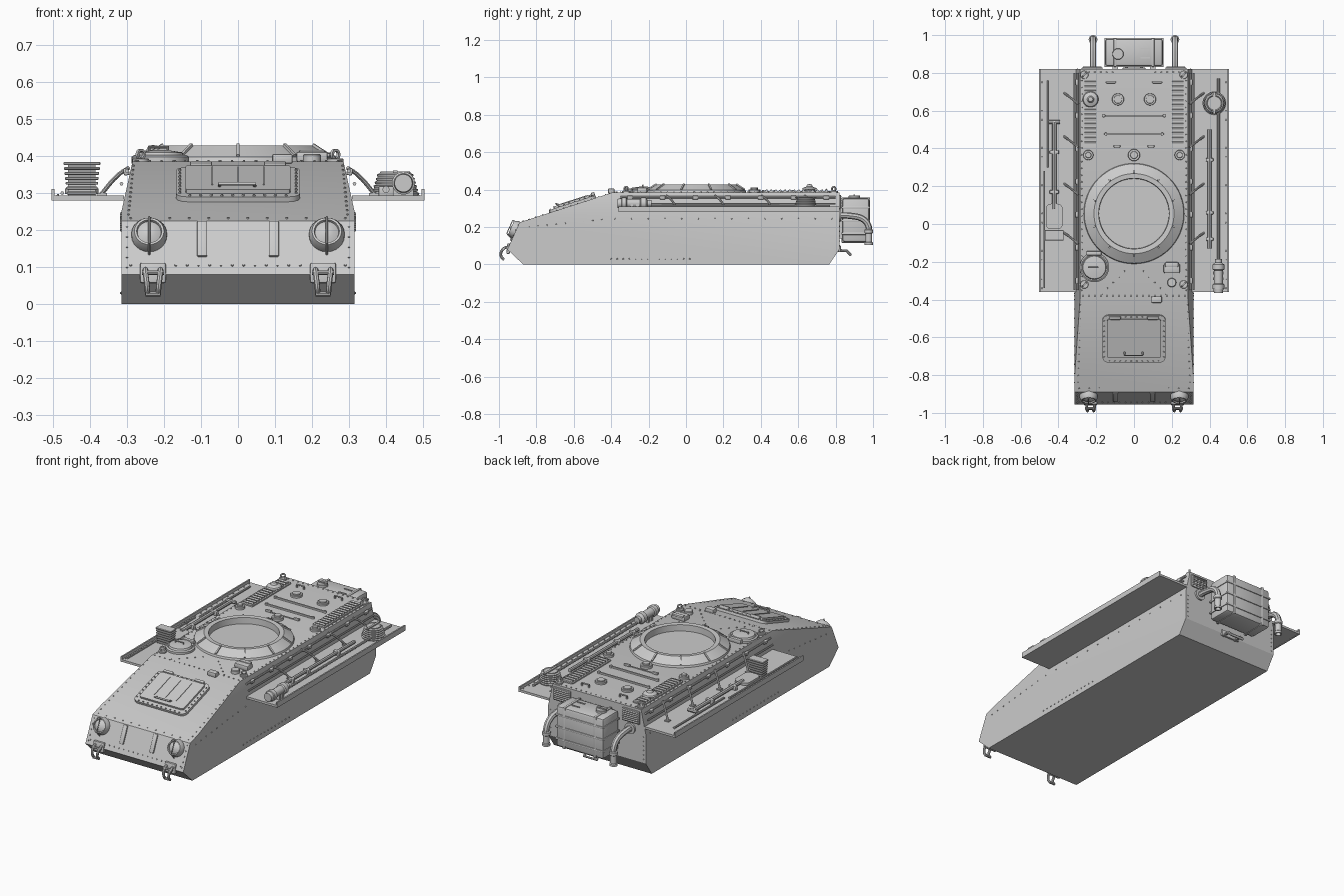
import bpy, bmesh, math
from mathutils import Matrix, Vector

if "Cube" in bpy.data.objects:
    bpy.data.objects.remove(bpy.data.objects["Cube"])

def finish(name, bm):
    bmesh.ops.recalc_face_normals(bm, faces=bm.faces)
    me = bpy.data.meshes.new(name)
    bm.to_mesh(me); bm.free()
    ob = bpy.data.objects.new(name, me)
    bpy.context.collection.objects.link(ob)
    return ob

def place(loc, rot=(0, 0, 0)):
    return Matrix.Translation(loc) @ Matrix.Rotation(rot[2], 4, 'Z') @ Matrix.Rotation(rot[1], 4, 'Y') @ Matrix.Rotation(rot[0], 4, 'X')

def box(name, loc, size, rot=(0, 0, 0), bev=0, upright=False, seg=2):
    bm = bmesh.new()
    bmesh.ops.create_cube(bm, size=1, matrix=Matrix.Diagonal((*size, 1)))
    if bev:
        e = [e for e in bm.edges if not upright or abs(e.verts[0].co.z - e.verts[1].co.z) > size[2] * .9]
        bmesh.ops.bevel(bm, geom=e, offset=bev, segments=seg, profile=.5, affect='EDGES')
    bm.transform(place(loc, rot))
    return finish(name, bm)

def lathe(name, loc, prof, rot=(0, 0, 0), n=24):
    bm = bmesh.new()
    vs = [bm.verts.new((r, 0, z)) for r, z in prof]
    es = [bm.edges.new(p) for p in zip(vs, vs[1:])]
    bmesh.ops.spin(bm, geom=vs + es, cent=(0, 0, 0), axis=(0, 0, 1), angle=2 * math.pi, steps=n)
    bmesh.ops.remove_doubles(bm, verts=bm.verts, dist=1e-5)
    bm.transform(place(loc, rot))
    return finish(name, bm)

def cyl(name, loc, r, h, rot=(0, 0, 0), n=24):
    c = min(r, h) * .15
    return lathe(name, loc, [(0, 0), (r, 0), (r, h - c), (r - c, h), (0, h)], rot, n)

def tube(name, pts, r, smooth=False):
    cu = bpy.data.curves.new(name, 'CURVE')
    cu.dimensions = '3D'; cu.bevel_depth = r; cu.bevel_resolution = 2; cu.use_fill_caps = True
    if smooth:
        sp = cu.splines.new('BEZIER'); sp.bezier_points.add(len(pts) - 1); cu.resolution_u = 5
        for b, p in zip(sp.bezier_points, pts):
            b.co = p; b.handle_left_type = b.handle_right_type = 'AUTO'
    else:
        sp = cu.splines.new('POLY'); sp.points.add(len(pts) - 1)
        for b, p in zip(sp.points, pts):
            b.co = (*p, 1)
    ob = bpy.data.objects.new(name, cu)
    bpy.context.collection.objects.link(ob)
    bpy.ops.object.select_all(action='DESELECT')
    ob.select_set(True); bpy.context.view_layer.objects.active = ob
    bpy.ops.object.convert(target='MESH')

def row(a, b, n):
    return [Vector(a).lerp(Vector(b), i / (n - 1)) for i in range(n)]

rivet_bm = bmesh.new()
def rivets(pts, normal):
    q = Vector(normal).to_track_quat('Z', 'Y').to_matrix().to_4x4()
    for p in pts:
        bmesh.ops.create_cone(rivet_bm, cap_ends=True, segments=6, radius1=.0045, radius2=.0028, depth=.007,
                              matrix=Matrix.Translation(p) @ q)

TOP, W = .386, .315
SL = math.atan2(.161, .5)
NOSE = math.atan2(.065, .145)
def glacis(x, y, up=0):
    return Vector((x, y - up * math.sin(SL), .225 + (y + .89) * .322 + up * math.cos(SL)))
def nose(x, z, out=0):
    return Vector((x, -.955 + .065 * (z - .08) / .145 - out * math.cos(NOSE), z + out * math.sin(NOSE)))

# hull: side profile extruded, upper sides cut inward
bm = bmesh.new()
prof = [(-.87, 0), (-.955, .08), (-.89, .225), (-.39, TOP), (.82, TOP), (.82, .08), (.765, 0)]
f = bm.faces.new([bm.verts.new((-W, y, z)) for y, z in prof])
ext = bmesh.ops.extrude_face_region(bm, geom=[f])
bmesh.ops.translate(bm, vec=(2 * W, 0, 0), verts=[v for v in ext['geom'] if isinstance(v, bmesh.types.BMVert)])
for s in (-1, 1):
    cut = bmesh.ops.bisect_plane(bm, geom=bm.verts[:] + bm.edges[:] + bm.faces[:], plane_co=(s * W, 0, .25),
                                 plane_no=(s * .136, 0, .03), clear_outer=True)
    bmesh.ops.holes_fill(bm, edges=[e for e in cut['geom_cut'] if isinstance(e, bmesh.types.BMEdge)])
finish('hull', bm)

# turret ring with ribs
lathe('turret_ring', (0, .055, 0), [(0, .39), (.185, .39), (.187, .426), (.212, .428), (.245, .408), (.263, .397), (.268, .38)], n=64)
for i in range(10):
    a = math.radians(18 + 36 * i)
    box('ring_rib', (.236 * math.cos(a), .055 + .236 * math.sin(a), .414), (.056, .009, .012), (0, .56, a))

# driver hatch on the glacis
box('hatch_frame', glacis(0, -.605, .006), (.335, .262, .016), (SL, 0, 0), .03, True, 3)
box('hatch_lid', glacis(0, -.6, .014), (.285, .215, .022), (SL, 0, 0), .012, True)
for x in (-.07, 0, .07):
    box('hatch_seam', glacis(x, -.59, .026), (.004, .15, .004), (SL, 0, 0))
for x in (-.1, .1):
    box('hatch_hinge', glacis(x, -.49, .024), (.06, .018, .018), (SL, 0, 0), .005)
tube('hatch_handle', [glacis(-.05, -.67, .022), glacis(-.05, -.685, .036), glacis(.045, -.685, .036), glacis(.045, -.67, .022)], .005)
gn = (0, -math.sin(SL), math.cos(SL))
for y in (-.722, -.488):
    rivets(row(glacis(-.13, y, .016), glacis(.13, y, .016), 10), gn)
for x in (-.157, .157):
    rivets(row(glacis(x, -.7, .016), glacis(x, -.51, .016), 8), gn)
rivets(row(glacis(-.29, -.87), glacis(.29, -.87), 12), gn)

for s in (-1, 1):
    # headlights, nose ribs and tow hooks
    lathe('headlight', nose(s * .24, .185), [(0, -.01), (.048, -.01), (.048, .012), (.04, .03), (.034, .03), (.032, .022), (.018, .03), (0, .033)],
          (math.pi / 2 - NOSE, 0, 0))
    tube('headlight_guard', [nose(s * .24, .135, 0), nose(s * .24, .15, .038), nose(s * .24, .22, .038), nose(s * .24, .224, 0)], .003)
    box('nose_rib', nose(s * .097, .175, .002), (.027, .012, .104), (-NOSE, 0, 0), .003)
    box('hook_plate', (s * .23, -.949, .084), (.07, .018, .055), (-.1, 0, 0), .005)
    for d in (-.02, .02):
        tube('front_tow_hook', [(s * .23 + d, -.945, .095), (s * .23 + d, -.975, .085), (s * .23 + d * .8, -.99, .05), (s * .23 + d * .7, -.975, .026)], .0075, True)
    tube('hook_pin', [(s * .23 - .03, -.975, .085), (s * .23 + .03, -.975, .085)], .006)
    tube('hook_cross', [(s * .23 - .02, -.978, .028), (s * .23 + .02, -.978, .028)], .007)

    # fender, raised lip, rails
    x = s * .405
    box('fender', (x, .23, .287), (.195, 1.18, .013))
    box('fender_lip', (s * .5, .23, .295), (.008, 1.18, .031))
    rivets(row((s * .487, -.34, .294), (s * .487, .8, .294), 24), (0, 0, 1))
    # fender struts and cable rail along the upper side
    for y in (.66, .43, .18, -.08):
        tube('fender_strut', [(s * .296, y - .025, .368), (s * .325, y, .348), (s * .372, y + .035, .294)], .006, True)
        box('strut_foot', (s * .367, y + .033, .296), (.025, .022, .008))
    tube('side_rail', [(s * .3, -.35, .36), (s * .3, .8, .36)], .006)
    tube('side_rail_low', [(s * .315, -.35, .325), (s * .315, .8, .325)], .005)
    for i in range(7):
        box('rail_clamp', (s * .302, -.3 + i * .175, .358), (.016, .03, .02), (0, s * .22, 0), .004)

    # engine deck grilles
    box('grille_base', (s * .232, .59, TOP + .002), (.077, .36, .01), bev=.008, upright=True)
    for i in range(14):
        box('grille_slat', (s * .232, .43 + i * .0247, TOP + .009), (.062, .012, .01), (.3, 0, 0))
    # deck caps, lifting eyes, small vents, grab handles
    cyl('filler_cap', (s * .085, .66, TOP), .032, .012)
    cyl('filler_cap_top', (s * .085, .66, TOP + .01), .022, .008)
    tube('deck_handle', [(s * .145, .75, TOP), (s * .145, .75, .402), (s * .1, .75, .402), (s * .1, .75, TOP)], .005)
    for y in (.79, -.32):
        cyl('lift_base', (s * .263, y, TOP - .004), .022, .012, n=16)
        lathe('lift_eye', (s * .263, y, .404), [(.009, -.004), (.016, -.004), (.016, .004), (.009, .004), (.009, -.004)], (math.pi / 2, 0, .8), 14)
    cyl('deck_vent', (s * .242, .365, TOP), .027, .014)
    cyl('deck_vent_top', (s * .242, .365, TOP + .012), .016, .012)

    # exhaust pipes and rear louvres
    X = s * .217
    lathe('exhaust_flange', (X, .815, .262), [(0, 0), (.032, 0), (.032, .015), (0, .015)], (-math.pi / 2, 0, 0))
    tube('exhaust_pipe', [(X, .81, .262), (X, .88, .26), (X, .95, .24), (X, .977, .2), (X, .977, .17)], .017, True)
    lathe('exhaust_muzzle', (X, .977, .105), [(.014, .06), (.014, 0), (.022, 0), (.022, .012), (.018, .016), (.018, .06), (.023, .064), (.023, .08), (.014, .085)])
    box('rear_vent', (s * .222, .823, .335), (.11, .01, .075), bev=.003)
    for i in range(6):
        box('rear_louvre', (s * .222, .829, .308 + i * .011), (.098, .01, .004), (-.5, 0, 0))

    # rivet lines on hull sides, rear and roof
    rivets(row((s * W, -.84, .2), (s * W, -.45, .24), 9), (s, 0, 0))
    rivets(row((s * W, -.38, .245), (s * W, .78, .245), 14), (s, 0, 0))
    rivets(row((s * W, -.4, .03), (s * W, .02, .03), 14), (s, 0, 0))
    rivets(row((s * .277, -.35, TOP), (s * .277, .76, TOP), 32), (0, 0, 1))
    rivets(row(glacis(s * .296, -.84), glacis(s * .283, -.43), 12), gn)
    rivets(row(nose(s * .3, .1), nose(s * .3, .21), 5), (0, -1, .4))
    rivets(row((s * .3, .82, .1), (s * .3, .82, .23), 6), (0, 1, 0))
    rivets(row((s * .17, -.37, TOP), (s * .05, -.25, TOP), 5), (0, 0, 1))

rivets(row((-.27, -.38, TOP), (.27, -.38, TOP), 18), (0, 0, 1))
rivets(row((-.24, .805, TOP), (.24, .805, TOP), 16), (0, 0, 1))
rivets(row(nose(-.29, .105), nose(.29, .105), 20), (0, -1, .4))

# roof fittings
lathe('commander_hatch', (-.21, -.23, 0), [(.078, .38), (.078, .398), (.07, .403), (.064, .4), (.06, .41), (.02, .416), (0, .416)], n=32)
tube('hatch_grip', [(-.24, -.23, .41), (-.24, -.23, .424), (-.19, -.23, .424), (-.19, -.23, .41)], .004)
box('commander_hinge', (-.212, -.155, .4), (.08, .022, .024), bev=.005)
box('periscope', (.2, -.235, .398), (.085, .05, .028), bev=.006)
box('periscope_hood', (.2, -.215, .411), (.07, .025, .012), bev=.004)
cyl('roof_sensor', (.2, -.31, TOP), .024, .02)
box('roof_lamp', (.12, -.4, .393), (.055, .034, .026), bev=.005)
cyl('centre_vent', (0, .365, TOP), .032, .016)
cyl('centre_vent_top', (0, .365, .4), .02, .012)
lathe('mushroom_vent', (-.23, .66, 0), [(.03, .385), (.03, .4), (.042, .4), (.038, .408), (.018, .416), (.012, .428), (0, .43)])
for y, w in ((.573, .32), (.476, .3)):
    box('deck_bar', (0, y, TOP + .003), (w, .009, .012))
    for x in (-w / 2, w / 2):
        cyl('bar_end', (x, y, TOP), .008, .012, n=12)
box('deck_seam', (0, .41, TOP + .001), (.2, .006, .006))
for x in (-.09, .09):
    box('deck_hinge', (x, .412, TOP + .005), (.035, .014, .014), bev=.004)

# left fender: shovel, long bar, slatted rack
L = -.422
tube('long_bar', [(-.455, .3, .303), (-.455, .76, .303)], .006)
tube('shovel_handle', [(L, .08, .31), (L, .54, .31)], .011)
tube('shovel_grip', [(L - .03, .54, .31), (L + .03, .54, .31)], .01)
box('shovel_blade', (L, .04, .305), (.09, .135, .014), bev=.028, upright=True, seg=3)
for y in (.17, .38):
    box('shovel_clamp', (L, y, .306), (.05, .02, .026), bev=.005)
for i in range(7):
    box('rack_slat', (L, -.06, .3 + i * .0133), (.082 + i * .003, .054, .008), bev=.002, seg=1)
box('rack_core', (L, -.06, .338), (.075, .04, .09))
tube('left_cable', [(-.475, -.34, .3), (-.475, .28, .3)], .005)

# right fender: rods, cable reel, cylinder
tube('cleaning_rod', [(.4, -.13, .31), (.4, .5, .31)], .01)
tube('rear_rod', [(.447, -.2, .312), (.447, .77, .312)], .007)
for y in (-.08, .06, .34):
    box('rod_clamp', (.4, y, .305), (.04, .018, .028), bev=.004)
coil = [(0, .292)]
for i in range(6):
    coil += [(.063 - i * .003, .294 + i * .01), (.065 - i * .003, .3 + i * .01), (.057 - i * .003, .304 + i * .01)]
lathe('cable_reel', (.425, .64, 0), coil + [(.04, .358), (.036, .354), (0, .354)], n=32)
box('reel_strap', (.425, .64, .358), (.012, .115, .007))
lathe('canister', (.447, -.365, .327), [(0, 0), (.024, 0), (.026, .02), (.031, .022), (.031, .045), (.024, .05), (.024, .12), (.031, .124), (.031, .15), (.018, .16), (.018, .18), (0, .18)],
      (-math.pi / 2, 0, 0))
for y in (-.29, -.26):
    box('canister_cradle', (.447, y, .308), (.055, .015, .03))

# rear stowage box with ridges, cap, latches
box('stowage_box', (0, .908, .237), (.305, .145, .235), bev=.014)
for z in (.165, .235, .305):
    box('box_ridge', (0, .908, z), (.313, .154, .012), bev=.004)
for x in (-.1, .1):
    box('box_mount', (x, .828, .24), (.03, .03, .2))
    box('box_strap', (x, .908, .237), (.016, .152, .242), bev=.004)
cyl('box_cap', (-.085, .9, .353), .03, .016)
box('cap_bar', (-.085, .9, .371), (.055, .008, .008))
for y in (.88, .93):
    box('lid_rib', (.06, y, .356), (.05, .006, .006))
tube('rear_tow_hook', [(-.04, .8, .075), (-.04, .86, .073), (-.04, .88, .052), (.04, .88, .052), (.04, .86, .073), (.04, .8, .075)], .008)
box('rear_hook_plate', (0, .822, .083), (.12, .012, .035), bev=.003)
finish('rivets', rivet_bm)

bpy.ops.object.select_all(action='SELECT')
bpy.context.view_layer.objects.active = bpy.data.objects['hull']
bpy.ops.object.shade_smooth_by_angle(angle=math.radians(32))
